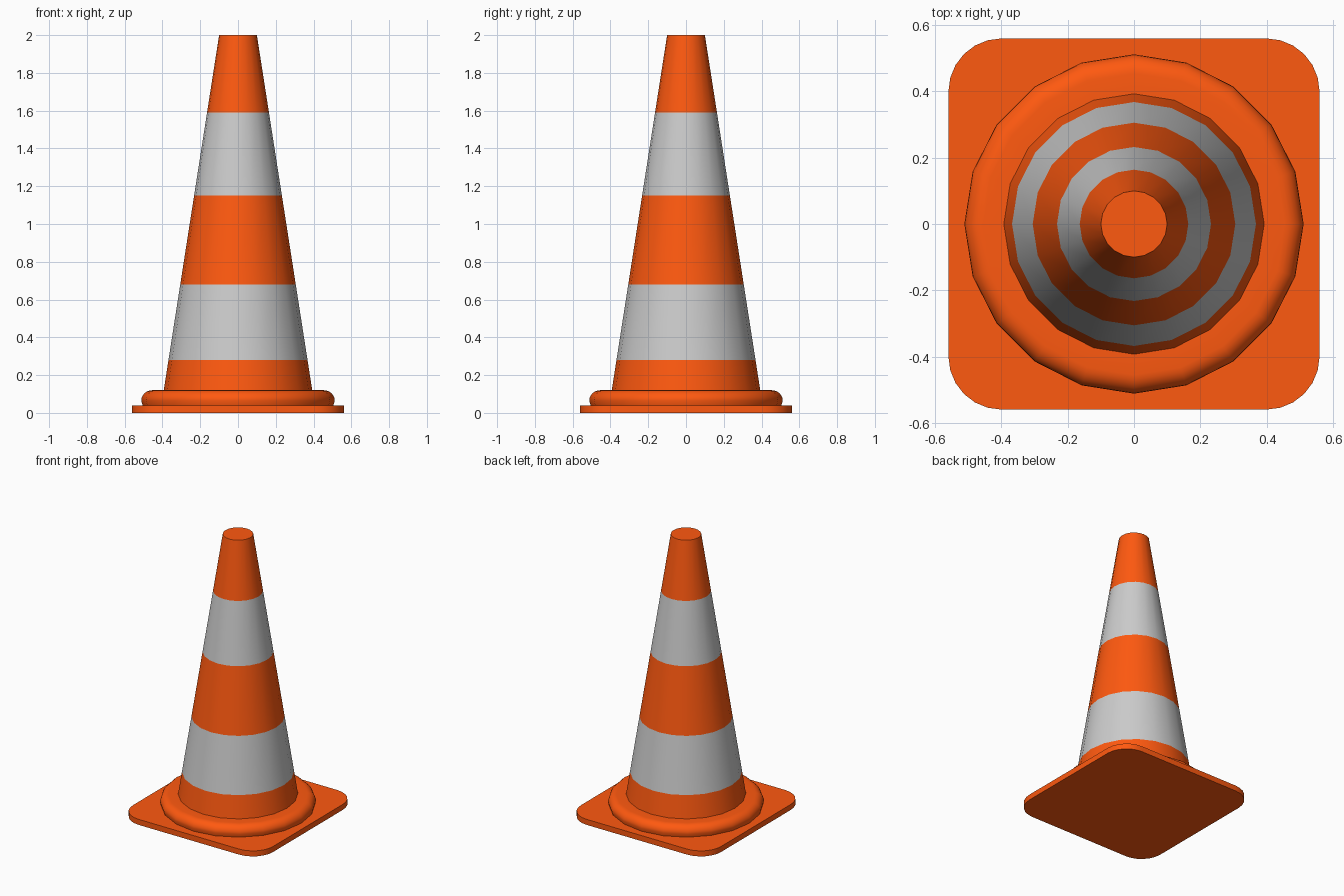
import bpy, bmesh, math

if "Cube" in bpy.data.objects:
    bpy.data.objects.remove(bpy.data.objects["Cube"])

SIDES = 20
orange = bpy.data.materials.new("orange_plastic")
orange.diffuse_color = (1.0, 0.10, 0.005, 1)
orange.use_nodes = True
orange.node_tree.nodes["Principled BSDF"].inputs["Base Color"].default_value = orange.diffuse_color


def finish(name, bm, mat):
    bmesh.ops.recalc_face_normals(bm, faces=bm.faces)
    me = bpy.data.meshes.new(name)
    bm.to_mesh(me)
    bm.free()
    ob = bpy.data.objects.new(name, me)
    bpy.context.collection.objects.link(ob)
    if mat:
        me.materials.append(mat)
    bpy.ops.object.select_all(action='DESELECT')
    ob.select_set(True)
    bpy.context.view_layer.objects.active = ob
    bpy.ops.object.shade_smooth_by_angle(angle=math.radians(35))
    return ob


def lathe(name, profile, mat=None, cap_top=False):
    """Open surface of revolution from (radius, z) points, bottom to top."""
    bm = bmesh.new()
    rings = []
    for r, z in profile:
        rings.append([bm.verts.new((r * math.cos(2 * math.pi * i / SIDES),
                                    r * math.sin(2 * math.pi * i / SIDES), z))
                      for i in range(SIDES)])
    for a, b in zip(rings, rings[1:]):
        for i in range(SIDES):
            j = (i + 1) % SIDES
            bm.faces.new((a[i], a[j], b[j], b[i]))
    if cap_top:
        bm.faces.new(rings[-1])
    ob = finish(name, bm, mat)
    # Open bands: make sure the normals face outwards
    p = ob.data.polygons[0]
    if p.normal.x * p.center.x + p.normal.y * p.center.y < 0:
        ob.data.flip_normals()
    return ob


# Square base plate with rounded corners
half, rad, thick, steps = 0.56, 0.16, 0.04, 6
bm = bmesh.new()
outline = []
for k, (sx, sy) in enumerate([(1, 1), (-1, 1), (-1, -1), (1, -1)]):
    for s in range(steps + 1):
        t = math.pi / 2 * (k + s / steps)
        outline.append(bm.verts.new((sx * (half - rad) + rad * math.cos(t),
                                     sy * (half - rad) + rad * math.sin(t), 0)))
face = bm.faces.new(outline)
top = bmesh.ops.extrude_face_region(bm, geom=[face], use_keep_orig=True)["geom"]
bmesh.ops.translate(bm, vec=(0, 0, thick),
                    verts=[v for v in top if isinstance(v, bmesh.types.BMVert)])
finish("base_plate", bm, orange)

# Rounded collar around the foot of the cone
arc = [(0.455 + 0.057 * math.cos(t), 0.065 + 0.055 * math.sin(t))
       for t in (math.pi / 2 * i / 6 for i in range(7))]
lathe("base_collar", [(0.505, 0.04)] + arc + [(0.39, 0.12)], orange)

# Tapered cone, split into flush orange and grey bands
levels = [0.12, 0.28, 0.68, 1.15, 1.59, 2.0]
names = ["cone_foot", "lower_grey_band", "cone_middle", "upper_grey_band", "cone_tip"]


def radius(z):
    return 0.393 + (0.10 - 0.393) * (z - 0.12) / 1.88


for i, name in enumerate(names):
    z0, z1 = levels[i], levels[i + 1]
    lathe(name, [(radius(z0), z0), (radius(z1), z1)],
          orange if i % 2 == 0 else None, cap_top=(i == 4))
